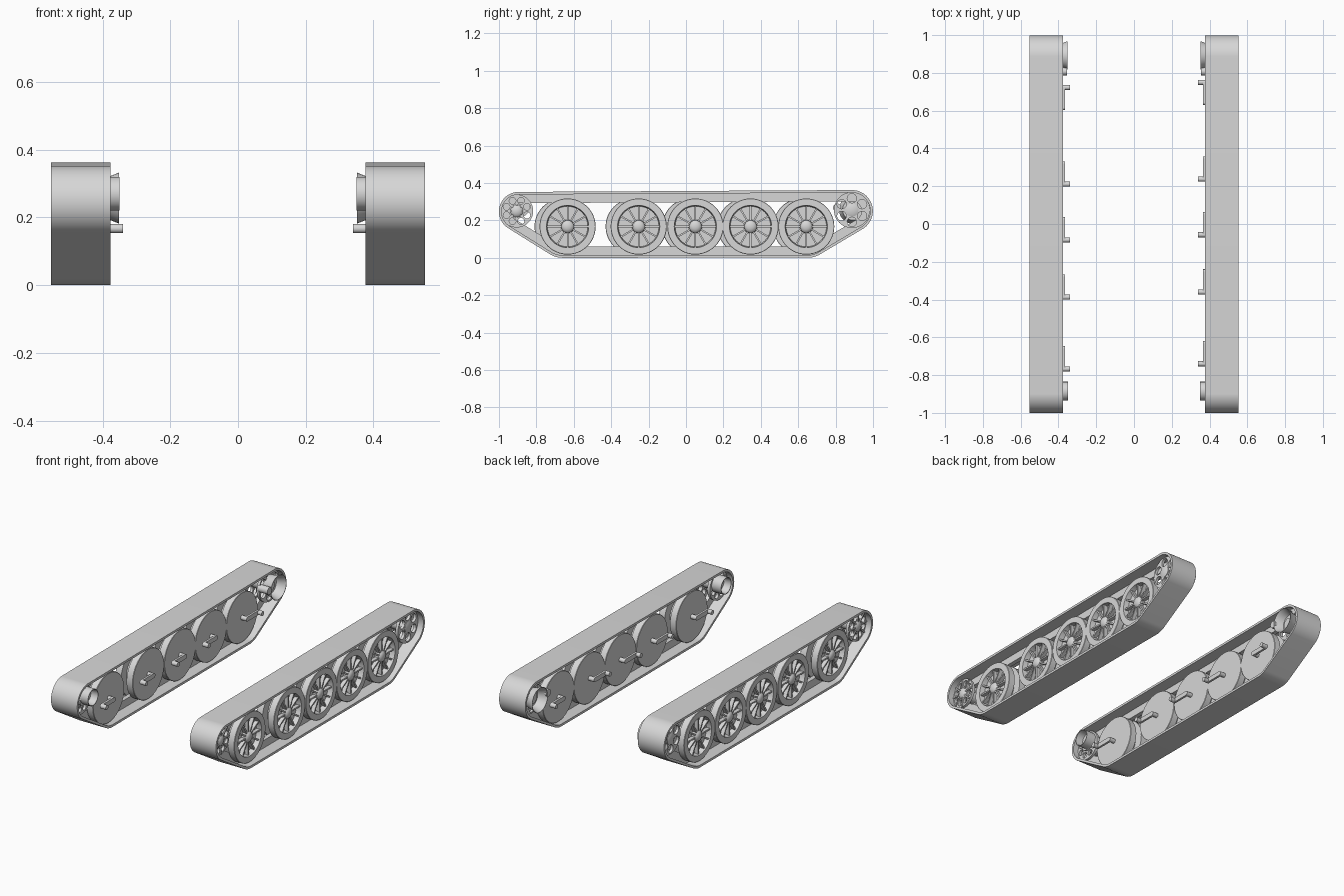
import bpy, bmesh
from math import sin, cos, pi, radians
from mathutils import Vector, Matrix

if "Cube" in bpy.data.objects:
    bpy.data.objects.remove(bpy.data.objects["Cube"])

steel = bpy.data.materials.new("plain_grey_steel")
steel.use_nodes = True
GREY = (0.68, 0.68, 0.68, 1)
steel.diffuse_color = GREY
steel.node_tree.nodes["Principled BSDF"].inputs["Base Color"].default_value = GREY

WHEEL_Z = 0.167
IDLER = (-0.905, 0.25)
SPROCKET = (0.887, 0.255)
# circles (y, z, radius) that the track is wrapped around
TRACK_CIRCLES = [(-0.895, 0.247, 0.105), (0.887, 0.25, 0.112),
                 (-0.66, 0.13, 0.13), (0.65, 0.13, 0.13)]


def finish(bm, name, side, smooth=True):
    """Mirror to the wanted side and make the object."""
    bmesh.ops.scale(bm, vec=(side, 1, 1), verts=bm.verts)
    bmesh.ops.recalc_face_normals(bm, faces=bm.faces)
    prefix = "left_" if side > 0 else "right_"
    mesh = bpy.data.meshes.new(prefix + name)
    bm.to_mesh(mesh)
    bm.free()
    mesh.materials.append(steel)
    ob = bpy.data.objects.new(prefix + name, mesh)
    bpy.context.collection.objects.link(ob)
    if smooth:
        bpy.ops.object.select_all(action='DESELECT')
        ob.select_set(True)
        bpy.context.view_layer.objects.active = ob
        bpy.ops.object.shade_smooth_by_angle(angle=radians(30))
    return ob


def lathe(bm, profile, y, z, segs=40):
    """Spin a profile of (x, radius) around an axle along x."""
    rings = []
    for x, r in profile:
        if r == 0:
            rings.append([bm.verts.new((x, y, z))] * segs)
        else:
            rings.append([bm.verts.new((x, y + r * cos(2 * pi * i / segs),
                                        z + r * sin(2 * pi * i / segs)))
                          for i in range(segs)])
    for a, b in zip(rings, rings[1:]):
        for i in range(segs):
            j = (i + 1) % segs
            corners = list(dict.fromkeys((a[i], a[j], b[j], b[i])))
            if len(corners) > 2:
                bm.faces.new(corners)


def rod(bm, x0, x1, r, y, z, segs=20):
    lathe(bm, [(x0, 0), (x0, r), (x1, r), (x1, 0)], y, z, segs)


def box(bm, lo, hi, turn=Matrix()):
    size = Vector(hi) - Vector(lo)
    mid = (Vector(hi) + Vector(lo)) / 2
    m = Matrix.Translation(mid) @ Matrix.Diagonal((*size, 1))
    bmesh.ops.create_cube(bm, size=1, matrix=turn @ m)


def track_loop(inset, steps=120):
    """Outline of a belt around the circles, moved inwards by inset."""
    pts = []
    for i in range(steps):
        n = Vector((cos(2 * pi * i / steps), sin(2 * pi * i / steps)))
        y, z, r = max(TRACK_CIRCLES, key=lambda c: c[0] * n.x + c[1] * n.y + c[2])
        pts.append((y + (r - inset) * n.x, z + (r - inset) * n.y))
    return pts


def band(name, side, x0, x1, d0, d1):
    bm = bmesh.new()
    loops = [[bm.verts.new((x, y, z)) for y, z in track_loop(d)]
             for x, d in ((x0, d0), (x1, d0), (x1, d1), (x0, d1))]
    for k in range(4):
        a, b = loops[k], loops[(k + 1) % 4]
        for i in range(len(a)):
            j = (i + 1) % len(a)
            bm.faces.new((a[i], a[j], b[j], b[i]))
    finish(bm, name, side)


def spokes(bm, count, r0, r1, width, x0, x1, y, z):
    for i in range(count):
        turn = Matrix.Translation((0, y, z)) @ Matrix.Rotation(2 * pi * i / count, 4, 'X')
        box(bm, (x0, r0, -width / 2), (x1, r1, width / 2), turn)


def drilled_disc(name, side, x0, x1, radius, centre, count, hole_r, hole_at):
    """Disc with a ring of round holes."""
    bm = bmesh.new()
    rod(bm, x0, x1, radius, *centre, segs=40)
    disc = finish(bm, name, side, False)
    bm = bmesh.new()
    for i in range(count):
        a = 2 * pi * (i + 0.5) / count
        rod(bm, x0 - 0.02, x1 + 0.02, hole_r,
            centre[0] + hole_at * cos(a), centre[1] + hole_at * sin(a), 16)
    cutter = finish(bm, name + "_cutter", side, False)
    cutter.hide_render = True
    mod = disc.modifiers.new("holes", 'BOOLEAN')
    mod.operation = 'DIFFERENCE'
    mod.solver = 'EXACT'
    mod.object = cutter
    bpy.ops.object.select_all(action='DESELECT')
    disc.select_set(True)
    bpy.context.view_layer.objects.active = disc
    bpy.ops.object.modifier_apply(modifier=mod.name)
    bpy.data.objects.remove(cutter)
    bpy.ops.object.shade_smooth_by_angle(angle=radians(30))


# twin road wheel with a flat inner face and a dished outer face
WHEEL = [(0.404, 0), (0.404, 0.148), (0.406, 0.15), (0.445, 0.15), (0.445, 0.1),
         (0.482, 0.1), (0.482, 0.15), (0.521, 0.15), (0.523, 0.148),
         (0.523, 0.113), (0.492, 0.108), (0.492, 0.036), (0.512, 0.034),
         (0.521, 0.027), (0.526, 0.015), (0.528, 0)]

for side in (1, -1):
    # track belt and its central guide ridge
    band("track", side, 0.377, 0.552, 0, 0.014)
    band("track_guide", side, 0.45, 0.477, 0.012, 0.06)

    shift = 0 if side > 0 else -0.027
    for n, wheel_y in enumerate((-0.633, -0.253, 0.05, 0.345, 0.643)):
        y = wheel_y + shift
        bm = bmesh.new()
        lathe(bm, WHEEL, y, WHEEL_Z, 48)
        spokes(bm, 12, 0.03, 0.111, 0.009, 0.488, 0.515, y, WHEEL_Z)
        finish(bm, f"road_wheel_{n + 1}", side)

        # cranked swing arm, trailing on the last wheel and leading on the others
        lead = 1 if n == 4 else -1
        pivot = y + lead * 0.107
        bm = bmesh.new()
        box(bm, (0.366, min(y, pivot), WHEEL_Z - 0.0135),
            (0.379, max(y, pivot), WHEEL_Z + 0.0135))
        rod(bm, 0.366, 0.41, 0.0135, y, WHEEL_Z)
        rod(bm, 0.34, 0.379, 0.0135, pivot, WHEEL_Z)
        finish(bm, f"swing_arm_{n + 1}", side)

    # front idler
    for label, x in (("outer", 0.498), ("inner", 0.412)):
        drilled_disc(f"idler_{label}_disc", side, x, x + 0.017, 0.088, IDLER, 8, 0.018, 0.059)
    bm = bmesh.new()
    y, z = IDLER
    lathe(bm, [(0.4, 0), (0.4, 0.034), (0.515, 0.034), (0.52, 0.03),
               (0.527, 0.018), (0.53, 0)], y, z)
    spokes(bm, 8, 0.02, 0.086, 0.008, 0.51, 0.521, y, z)
    finish(bm, "idler_hub", side)
    bm = bmesh.new()
    lathe(bm, [(0.415, 0), (0.415, 0.05), (0.35, 0.05), (0.35, 0.046),
               (0.395, 0.042), (0.395, 0)], -0.885, 0.27)
    finish(bm, "idler_mount", side)

    # rear drive sprocket
    for label, x in (("outer", 0.5), ("inner", 0.412)):
        drilled_disc(f"sprocket_{label}_disc", side, x, x + 0.017, 0.096, SPROCKET, 6, 0.025, 0.063)
    bm = bmesh.new()
    y, z = SPROCKET
    lathe(bm, [(0.4, 0), (0.4, 0.035), (0.52, 0.035), (0.526, 0.02), (0.526, 0)], y, z)
    finish(bm, "sprocket_hub", side)
    # flared final drive cup and the small boss beside it
    bm = bmesh.new()
    lathe(bm, [(0.42, 0), (0.42, 0.056), (0.38, 0.064), (0.352, 0.075),
               (0.352, 0.072), (0.38, 0.06), (0.405, 0.052), (0.405, 0)], 0.893, 0.257)
    rod(bm, 0.354, 0.42, 0.022, 0.808, 0.268)
    finish(bm, "final_drive", side)
